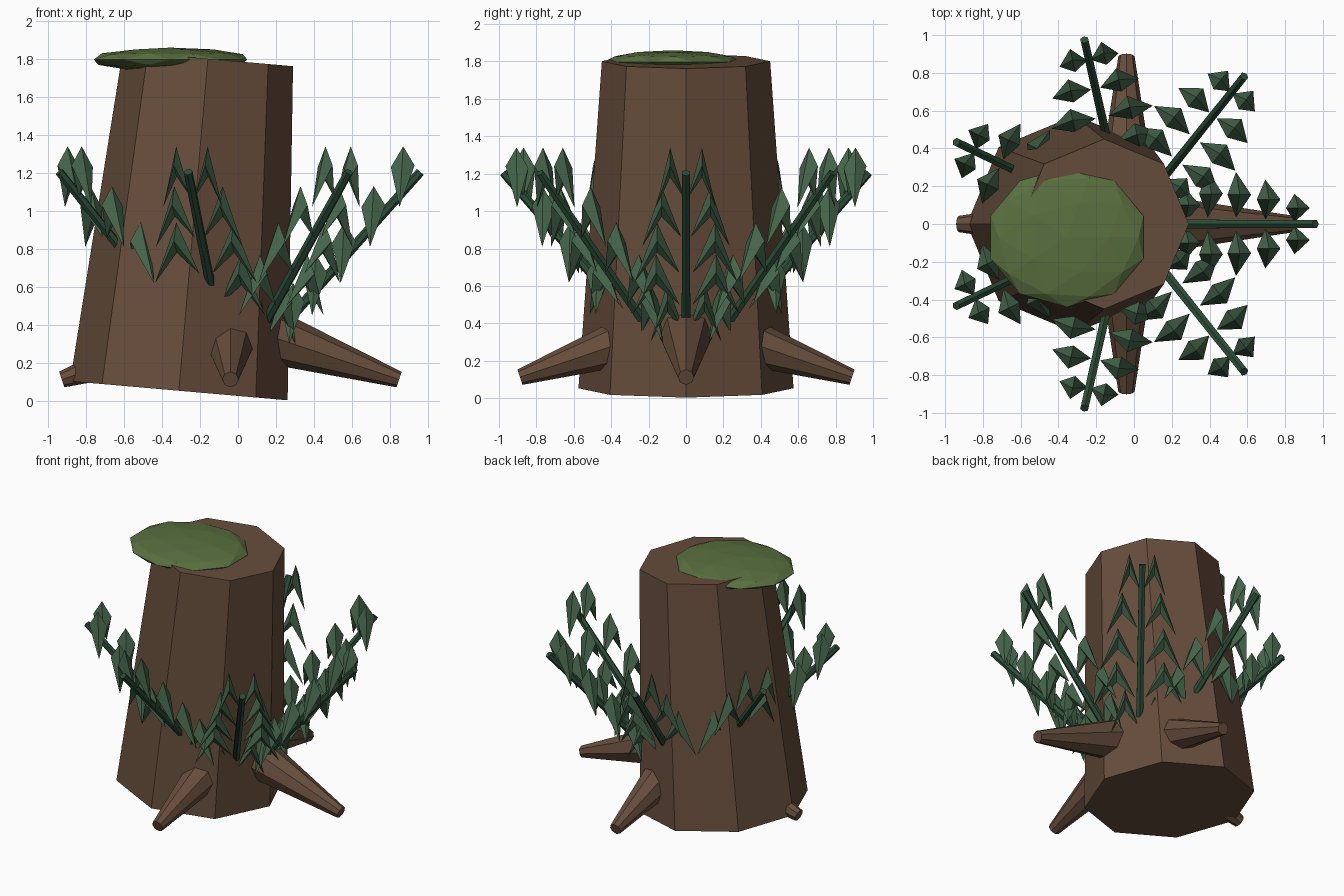
import bpy, bmesh
from math import radians, sin, cos, pi, atan
from mathutils import Vector, Matrix

if "Cube" in bpy.data.objects:
    bpy.data.objects.remove(bpy.data.objects["Cube"])

CX = -0.04  # shared axis of roots and fronds


def mat(name, col):
    m = bpy.data.materials.new(name)
    m.diffuse_color = (*col, 1)
    m.use_nodes = True
    m.node_tree.nodes["Principled BSDF"].inputs["Base Color"].default_value = m.diffuse_color
    return m


BARK = mat("bark", (0.135, 0.075, 0.045))
MOSS = mat("moss", (0.10, 0.16, 0.05))
LEAF = mat("leaf", (0.06, 0.13, 0.07))
STEM = mat("stem", (0.025, 0.075, 0.04))


def finish(name, bm, material):
    bmesh.ops.recalc_face_normals(bm, faces=bm.faces)
    me = bpy.data.meshes.new(name)
    bm.to_mesh(me)
    bm.free()
    ob = bpy.data.objects.new(name, me)
    me.materials.append(material)
    bpy.context.collection.objects.link(ob)
    return ob


def tapered(bm, a, b, r1, r2, sides):
    """Tapered cylinder from point a to point b."""
    a, b = Vector(a), Vector(b)
    d = b - a
    rot = d.to_track_quat('Z', 'Y').to_matrix().to_4x4()
    bmesh.ops.create_cone(bm, cap_ends=True, segments=sides, radius1=r1, radius2=r2,
                          depth=d.length, matrix=Matrix.Translation((a + b) / 2) @ rot)


# Leaning eight-sided trunk
bm = bmesh.new()
bmesh.ops.create_cone(bm, cap_ends=True, segments=8, radius1=0.575, radius2=0.45, depth=1.755)
east = max(bm.verts, key=lambda v: v.co.x)
if abs(east.co.y) > 0.01:
    bmesh.ops.rotate(bm, verts=bm.verts, matrix=Matrix.Rotation(pi / 8, 3, 'Z'))
bmesh.ops.transform(bm, verts=bm.verts,
                    matrix=Matrix.Translation((-0.235, 0, 0.927)) @ Matrix.Rotation(radians(5), 4, 'Y'))
finish("trunk", bm, BARK)

# Moss cap
bm = bmesh.new()
bmesh.ops.create_icosphere(bm, subdivisions=2, radius=1)
bmesh.ops.transform(bm, verts=bm.verts,
                    matrix=Matrix.Translation((-0.355, -0.07, 1.797)) @ Matrix.Diagonal((0.425, 0.37, 0.063, 1)))
finish("moss_cap", bm, MOSS)

# Four roots
for i in range(4):
    bm = bmesh.new()
    tapered(bm, (0.185, 0, 0.348), (0.888, 0, 0.112), 0.15, 0.043, 8)
    bmesh.ops.transform(bm, verts=bm.verts,
                        matrix=Matrix.Translation((CX, 0, 0)) @ Matrix.Rotation(i * pi / 2, 4, 'Z'))
    finish(f"root_{i + 1}", bm, BARK)


def leaf(bm, d, lat, half, top, side):
    """Drooping octahedral leaf: both ends fold down from the raised middle."""
    pts = [(d - 0.02, lat - half, top - 0.27), (d - 0.065, lat, top - 0.11),
           (d - 0.02, lat + half, top - 0.32), (d + 0.06, lat, top - 0.10),
           (d, lat, top), (d - 0.01, lat, top - 0.16)]
    v = [bm.verts.new((x, y * side, z)) for x, y, z in pts]
    for k in range(4):
        n = (k + 1) % 4
        bm.faces.new((v[k], v[n], v[4]))
        bm.faces.new((v[n], v[k], v[5]))


# Seven fronds: stem plus mirrored leaf pairs (distance, offset, half length, top)
PAIRS = [(0.91, 0.085, 0.075, 1.34), (0.755, 0.13, 0.105, 1.13), (0.60, 0.155, 0.12, 0.94),
         (0.45, 0.16, 0.125, 0.77), (0.33, 0.10, 0.09, 0.62)]
for i in range(7):
    place = Matrix.Translation((CX, 0, 0)) @ Matrix.Rotation(i * 2 * pi / 7, 4, 'Z')
    bm = bmesh.new()
    tapered(bm, (0.22, 0, 0.33), (1.0, 0, 1.205), 0.027, 0.024, 6)
    bmesh.ops.transform(bm, verts=bm.verts, matrix=place)
    finish(f"frond_stem_{i + 1}", bm, STEM)
    bm = bmesh.new()
    for p in PAIRS:
        for s in (-1, 1):
            leaf(bm, *p, s)
    bmesh.ops.transform(bm, verts=bm.verts, matrix=place)
    finish(f"frond_leaves_{i + 1}", bm, LEAF)
